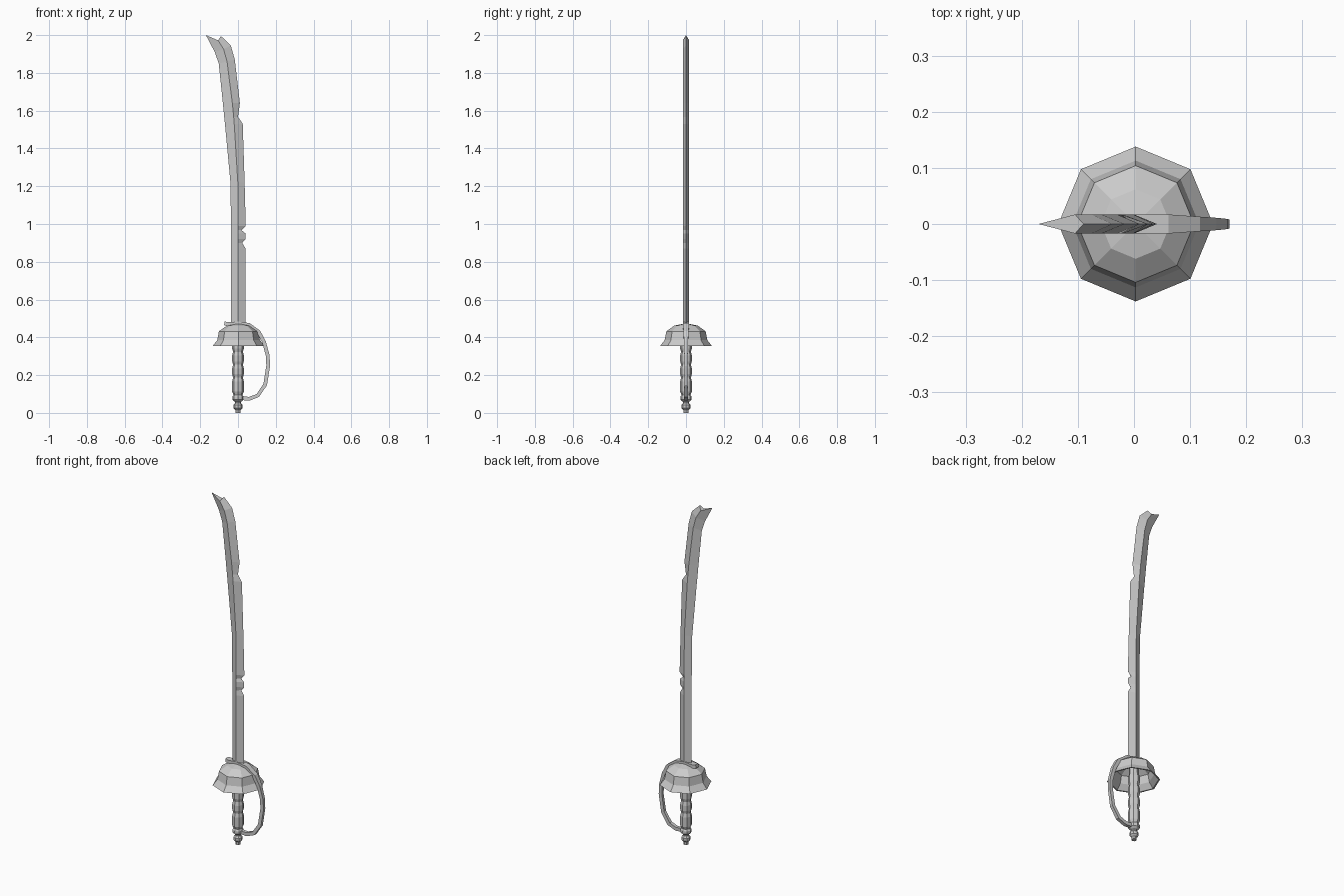
import bpy, bmesh
from math import cos, sin, pi
from mathutils import Vector


def finish(name, bm):
    bmesh.ops.remove_doubles(bm, verts=bm.verts, dist=1e-5)
    bmesh.ops.recalc_face_normals(bm, faces=bm.faces)
    me = bpy.data.meshes.new(name)
    bm.to_mesh(me)
    bm.free()
    ob = bpy.data.objects.new(name, me)
    bpy.context.collection.objects.link(ob)
    return ob


def skin(name, rings):
    """Join closed rings of points with quads and cap both ends."""
    bm = bmesh.new()
    rows = [[bm.verts.new(p) for p in ring] for ring in rings]
    n = len(rows[0])
    for a, b in zip(rows, rows[1:]):
        for i in range(n):
            j = (i + 1) % n
            bm.faces.new((a[i], a[j], b[j], b[i]))
    bm.faces.new(rows[0])
    bm.faces.new(rows[-1])
    return finish(name, bm)


def lathe(name, profile, sides=8, cx=0.0):
    return skin(name, [[(cx + r * cos(2 * pi * i / sides), r * sin(2 * pi * i / sides), z)
                        for i in range(sides)] for r, z in profile])


# Blade: diamond section, rows of (back x, z), (ridge x, z), (edge x, z)
T = 0.017
straight = [  # z, back, ridge, edge (with the nicks)
    (0.45, -0.037, 0.0, 0.04), (0.87, -0.037, 0.0, 0.04), (0.90, -0.037, 0.0, 0.022),
    (0.92, -0.037, 0.0, 0.04), (0.95, -0.037, 0.0, 0.04), (0.967, -0.037, 0.0, 0.019),
    (0.99, -0.037, 0.0, 0.041), (1.22, -0.040, -0.001, 0.035), (1.53, -0.069, -0.02, 0.025),
    (1.567, -0.073, -0.023, 0.0), (1.64, -0.080, -0.03, 0.01)]
rows = [((b, z), (m, z), (e, z)) for z, b, m, e in straight]
rows += [((-0.102, 1.85), (-0.058, 1.86), (-0.017, 1.87)),
         ((-0.123, 1.91), (-0.076, 1.925), (-0.038, 1.945)),
         ((-0.170, 2.0), (-0.105, 1.972), (-0.09, 1.995))]
skin("blade", [[(b[0], 0, b[1]), (m[0], -T, m[1]), (e[0], 0, e[1]), (m[0], T, m[1])]
               for b, m, e in rows])

# Hollow octagonal bowl guard: outer skin, then back up the inside
lathe("bowl_guard", [(0.012, 0.472), (0.062, 0.462), (0.104, 0.432), (0.113, 0.385),
                     (0.138, 0.353), (0.130, 0.353), (0.106, 0.383), (0.097, 0.426),
                     (0.058, 0.453), (0.012, 0.462)], cx=0.003)

# Wavy grip
grip = [(0.024, 0.095), (0.031, 0.112)]
for k in range(4):
    z = 0.125 + k * 0.068
    grip += [(0.031, z + 0.012), (0.031, z + 0.042), (0.026, z + 0.062)]
grip.append((0.026, 0.46))
lathe("grip", grip)

# Collar and pommel
lathe("pommel", [(0.022, 0.098), (0.030, 0.086), (0.030, 0.070), (0.016, 0.058),
                 (0.016, 0.052), (0.024, 0.042), (0.024, 0.026), (0.014, 0.016),
                 (0.014, 0.0)])

# Knuckle bow: flat band swept along a path of (x, z, half width)
path = [(-0.072, 0.474, 0.012), (-0.052, 0.470, 0.017), (0.0, 0.474, 0.017),
        (0.058, 0.466, 0.017), (0.110, 0.428, 0.013), (0.138, 0.375, 0.011),
        (0.157, 0.305, 0.009), (0.160, 0.250, 0.008), (0.144, 0.150, 0.009),
        (0.105, 0.092, 0.010), (0.060, 0.075, 0.010), (0.015, 0.078, 0.010)]
half = 0.010
rings = []
for i, (x, z, w) in enumerate(path):
    a, b = path[max(i - 1, 0)], path[min(i + 1, len(path) - 1)]
    t = Vector((b[0] - a[0], b[1] - a[1])).normalized()
    nx, nz = -t.y * half, t.x * half
    rings.append([(x + nx, -w, z + nz), (x + nx, w, z + nz),
                  (x - nx, w, z - nz), (x - nx, -w, z - nz)])
skin("knuckle_bow", rings)
